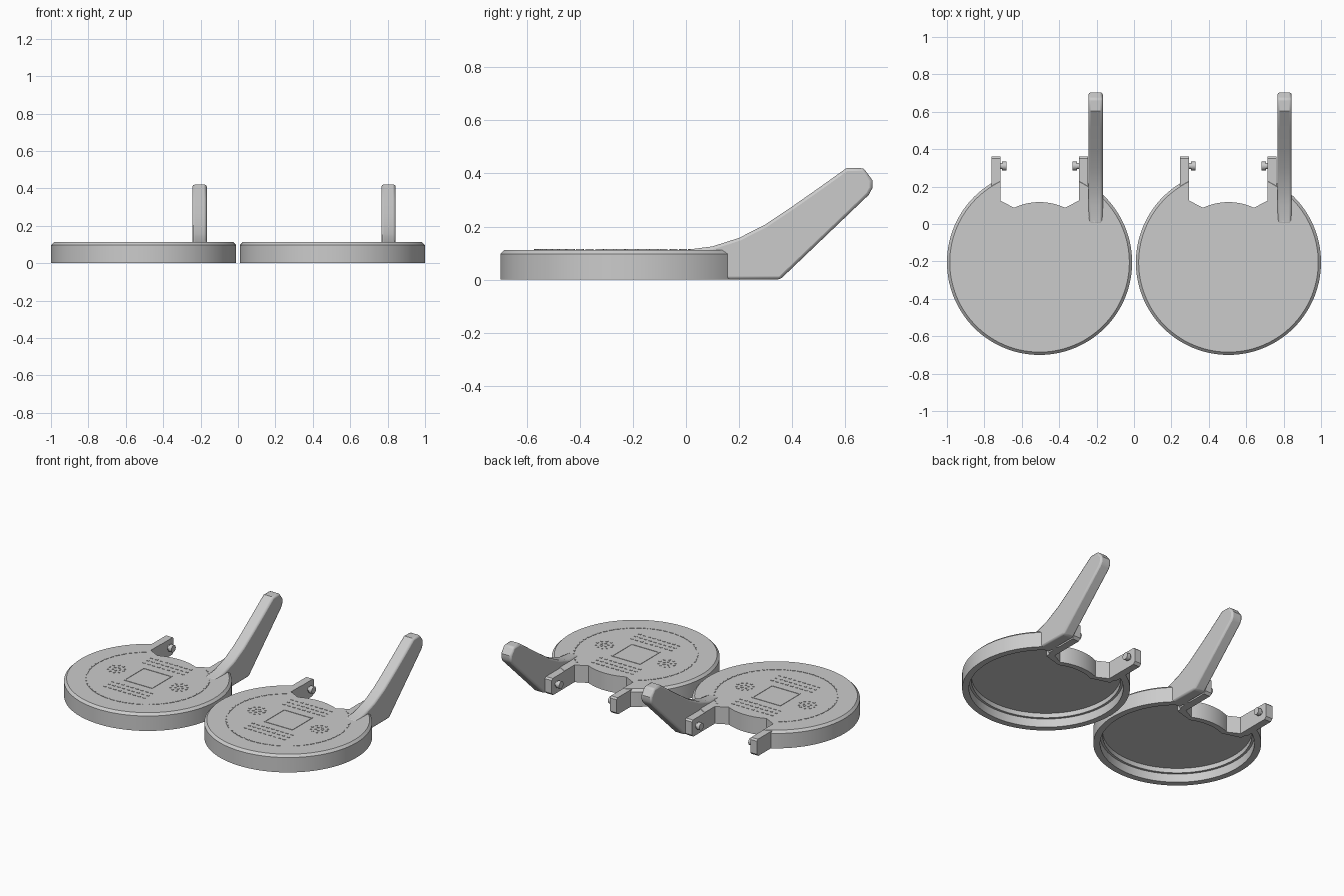
import bpy, bmesh, math
from mathutils import Matrix, Vector

if "Cube" in bpy.data.objects:
    bpy.data.objects.remove(bpy.data.objects["Cube"])

gray = bpy.data.materials.new("light_gray")
gray.use_nodes = True
gray.diffuse_color = (0.6, 0.6, 0.6, 1)
gray.node_tree.nodes["Principled BSDF"].inputs["Base Color"].default_value = (0.6, 0.6, 0.6, 1)

RADIUS, TOP = 0.495, 0.112
CENTER_Y = -0.205
SIDE = 0.21            # half width of the notch


def finish(bm, name, center, bevel=0, smooth=True):
    bmesh.ops.recalc_face_normals(bm, faces=bm.faces)
    mesh = bpy.data.meshes.new(name)
    bm.to_mesh(mesh)
    bm.free()
    mesh.materials.append(gray)
    obj = bpy.data.objects.new(name, mesh)
    bpy.context.collection.objects.link(obj)
    obj.location = (center, CENTER_Y, 0)
    if bevel:
        mod = obj.modifiers.new("edge", "BEVEL")
        mod.width, mod.segments = bevel, 2
        mod.limit_method, mod.angle_limit = "ANGLE", math.radians(40)
    if smooth:
        bpy.ops.object.select_all(action="DESELECT")
        obj.select_set(True)
        bpy.context.view_layer.objects.active = obj
        bpy.ops.object.shade_smooth_by_angle(angle=math.radians(30))
    return obj


def outline(r, inset):
    """Round lid outline with a scalloped notch at the back."""
    side = SIDE + inset
    t = math.acos(side / r)
    start, sweep = math.pi - t, math.pi + 2 * t
    pts = [(r * math.cos(start + sweep * i / 96), r * math.sin(start + sweep * i / 96))
           for i in range(97)]
    pts.append((side, 0.33 - inset))
    r2 = 0.322 - inset
    pts += [(r2 * math.cos(a), r2 * math.sin(a))
            for a in (math.radians(65 + 50 * i / 16) for i in range(17))]
    pts.append((-side, 0.33 - inset))
    return pts


def lid(center):
    # stacked rings: inner ceiling, stepped inner wall, outer wall, chamfer, top
    levels = [(0.085, RADIUS - 0.055, 0.05), (0.055, RADIUS - 0.055, 0.05),
              (0.055, RADIUS - 0.04, 0.035), (0, RADIUS - 0.04, 0.035),
              (0, RADIUS, 0), (0.097, RADIUS, 0), (TOP, RADIUS - 0.015, 0)]
    bm = bmesh.new()
    rings = [[bm.verts.new((x, y, z)) for x, y in outline(r, d)] for z, r, d in levels]
    for a, b in zip(rings, rings[1:]):
        for i in range(len(a)):
            j = (i + 1) % len(a)
            bm.faces.new((a[i], a[j], b[j], b[i]))
    bm.faces.new(rings[0])
    bm.faces.new(rings[-1])
    finish(bm, "lid", center)


def extrude_profile(name, center, pts, x0, x1, bevel):
    """Extrude a side profile, given in y and z, across x."""
    bm = bmesh.new()
    face = bm.faces.new([bm.verts.new((x0, y - CENTER_Y, z)) for y, z in pts])
    geo = bmesh.ops.extrude_face_region(bm, geom=[face])["geom"]
    bmesh.ops.translate(bm, vec=(x1 - x0, 0, 0),
                        verts=[v for v in geo if isinstance(v, bmesh.types.BMVert)])
    finish(bm, name, center, bevel)


def lever(center):
    pts = [(0, TOP), (0.1, 0.125), (0.2, 0.157), (0.3, 0.208), (0.4, 0.275),
           (0.5, 0.345), (0.605, 0.42), (0.67, 0.42), (0.703, 0.375), (0.703, 0.345),
           (0.69, 0.32), (0.355, 0), (0.13, 0), (0.12, 0.09), (0, 0.09)]
    extrude_profile("lever", center, pts, 0.262, 0.338, 0.012)


def hinge(center, side):
    # upright tab beside the notch
    pts = [(0.125, 0), (0.345, 0), (0.36, 0.015), (0.36, 0.1), (0.35, 0.11), (0.125, 0.11)]
    extrude_profile("hinge_tab", center, pts, side * SIDE, side * 0.258, 0)
    # pin with a thinner neck, pointing inwards
    bm = bmesh.new()
    for x, r, length in ((0.205, 0.016, 0.02), (0.188, 0.023, 0.024)):
        bmesh.ops.create_cone(
            bm, cap_ends=True, segments=20, radius1=r, radius2=r, depth=length,
            matrix=Matrix.Translation((side * x, 0.31 - CENTER_Y, 0.06))
            @ Matrix.Rotation(math.pi / 2, 4, "Y"))
    finish(bm, "hinge_pin", center)


def relief(center):
    """Low raised ornament: dashed ring, square frame and bead clusters."""
    bm = bmesh.new()

    def plate(x, y, w, h, angle=0):
        bmesh.ops.create_cube(bm, size=1, matrix=Matrix.Translation((x, y, TOP))
                              @ Matrix.Rotation(angle, 4, "Z")
                              @ Matrix.Diagonal(Vector((w, h, 0.005, 1))))

    for i in range(56):
        a = math.tau * i / 56
        x, y = 0.365 * math.cos(a), 0.365 * math.sin(a)
        if y < 0.3:
            plate(x, y, 0.008, 0.03, a)
    for s in (-1, 1):
        plate(s * 0.1, 0, 0.008, 0.208)
        plate(0, s * 0.1, 0.208, 0.008)
        for ring, count in ((0.022, 5), (0.05, 10)):
            for i in range(count):
                a = math.tau * i / count
                plate(s * 0.225 + ring * math.cos(a), ring * math.sin(a), 0.012, 0.012, a)
        for row in range(3):
            for col in range(-4, 5):
                plate(col * 0.035, s * (0.16 + row * 0.04), 0.018, 0.008)
    finish(bm, "relief", center, smooth=False)


for cx in (-0.505, 0.505):
    lid(cx)
    lever(cx)
    relief(cx)
    for s in (-1, 1):
        hinge(cx, s)
